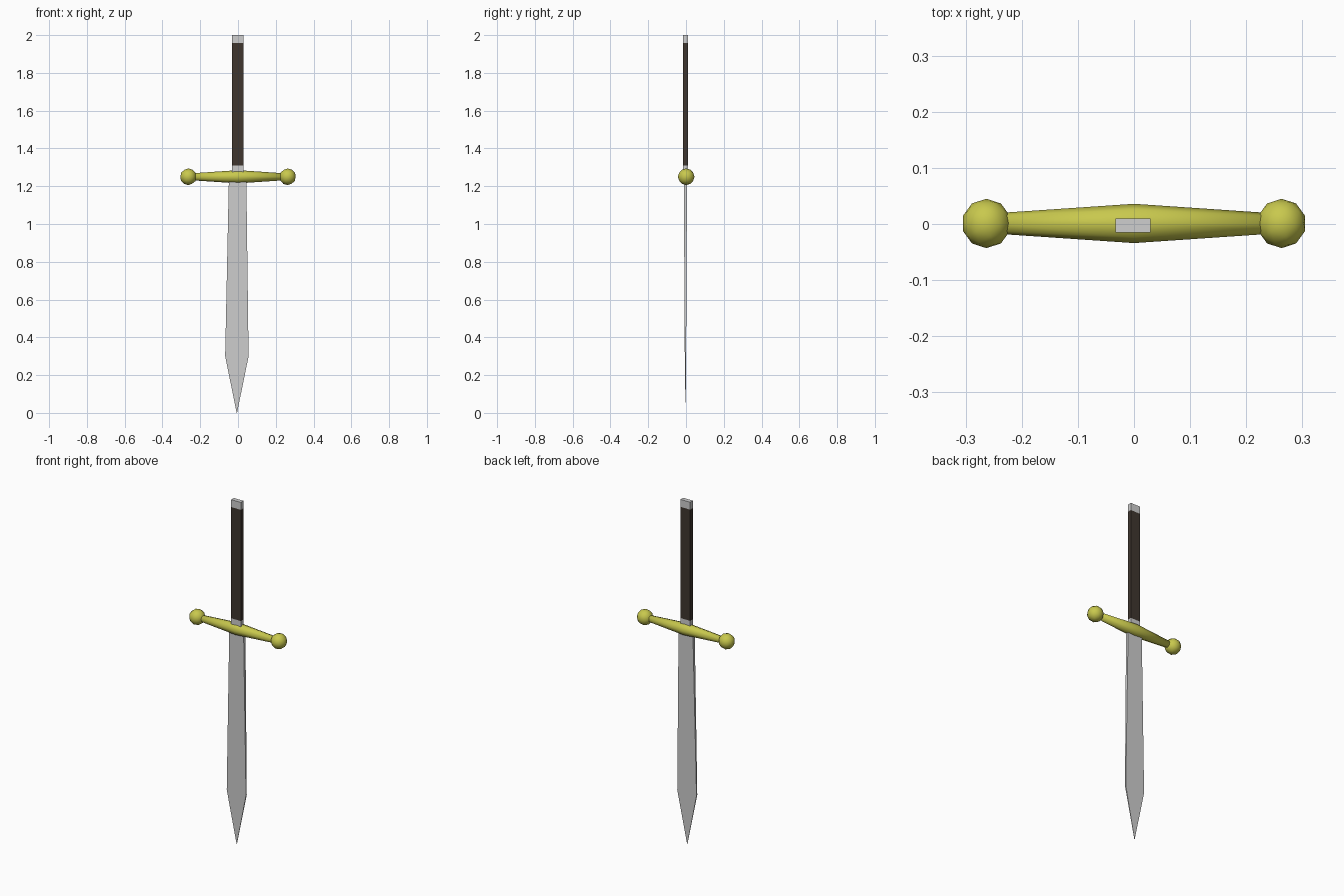
import bpy, bmesh, math
from mathutils import Matrix, Vector

if "Cube" in bpy.data.objects:
    bpy.data.objects.remove(bpy.data.objects["Cube"])


def material(name, rgb):
    m = bpy.data.materials.new(name)
    m.diffuse_color = (*rgb, 1)
    m.use_nodes = True
    m.node_tree.nodes["Principled BSDF"].inputs["Base Color"].default_value = m.diffuse_color
    return m


steel = material("steel grey", (0.62, 0.62, 0.62))
leather = material("dark brown leather", (0.05, 0.037, 0.028))
brass = material("yellow brass", (0.58, 0.58, 0.075))


def finish(bm, name, mats, smooth=False):
    bmesh.ops.recalc_face_normals(bm, faces=bm.faces[:])
    me = bpy.data.meshes.new(name)
    bm.to_mesh(me)
    bm.free()
    for m in mats:
        me.materials.append(m)
    if smooth:
        me.shade_smooth()
    ob = bpy.data.objects.new(name, me)
    bpy.context.collection.objects.link(ob)
    return ob


def loft(rings):
    """Skin a list of equal-length vertex rings and cap both ends."""
    bm = bmesh.new()
    loops = [[bm.verts.new(p) for p in r] for r in rings]
    n = len(loops[0])
    for a, b in zip(loops, loops[1:]):
        for i in range(n):
            j = (i + 1) % n
            bm.faces.new((a[i], a[j], b[j], b[i]))
    bm.faces.new(loops[0][::-1])
    bm.faces.new(loops[-1])
    return bm


def rect(cx, cy, hx, hy, z):
    return [(cx + sx * hx, cy + sy * hy, z)
            for sx, sy in ((-1, -1), (1, -1), (1, 1), (-1, 1))]


# Blade: thin slab, widening downwards, then tapering to a point
finish(loft([rect(-0.006, -0.003, 0.001, 0.0004, 0.0),
             rect(-0.006, -0.003, 0.062, 0.0035, 0.30),
             rect(-0.002, -0.003, 0.046, 0.0085, 1.25)]),
       "blade", [steel])

# Handle: flat bar with leather between two steel ends
bm = loft([rect(-0.002, -0.003, 0.031, 0.0125, z) for z in (1.24, 1.31, 1.957, 2.0)])
for f in bm.faces:
    f.material_index = int(1.32 < f.calc_center_median().z < 1.9)
finish(bm, "handle", [steel, leather])

# Crossguard: eight-sided bar, thickest in the middle
guard_z = 1.25


def oct_ring(x, r):
    return [(x, 0.001 + r * math.cos(k * math.pi / 4),
             guard_z + r * math.sin(k * math.pi / 4)) for k in range(8)]


guard = finish(loft([oct_ring(-0.25, 0.018), oct_ring(0, 0.035), oct_ring(0.25, 0.018)]),
               "crossguard", [brass], smooth=True)

# Ball ends on the crossguard
for side, label in ((-1, "left"), (1, "right")):
    bm = bmesh.new()
    bmesh.ops.create_icosphere(bm, subdivisions=2, radius=0.044,
                               matrix=Matrix.Translation(Vector((side * 0.263, 0.001, guard_z))))
    finish(bm, label + "_guard_ball", [brass], smooth=True)
